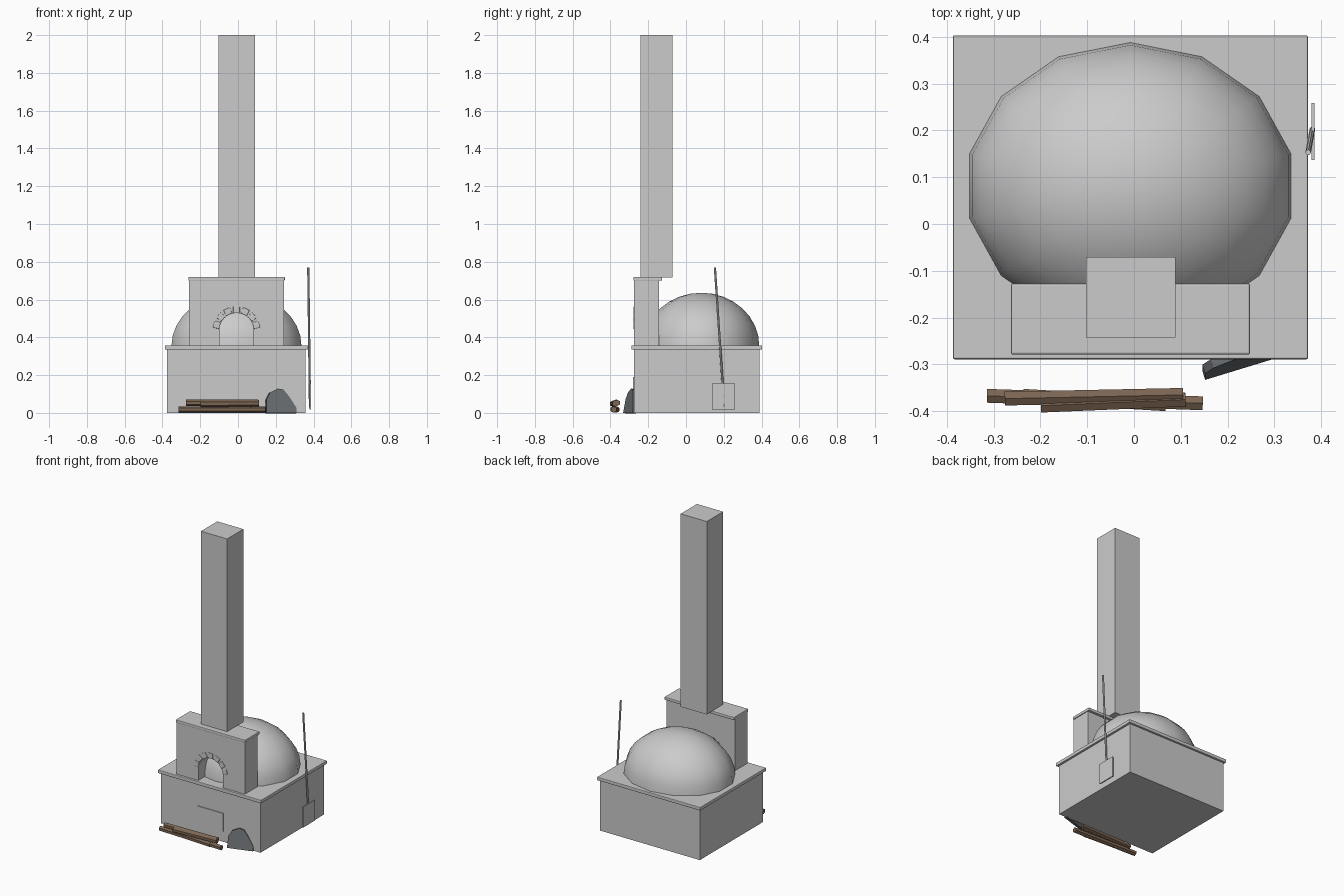
import bpy, bmesh
from math import sin, cos, pi, radians
from mathutils import Vector, Matrix

if "Cube" in bpy.data.objects:
    bpy.data.objects.remove(bpy.data.objects["Cube"])


def material(name, rgb):
    m = bpy.data.materials.new(name)
    m.diffuse_color = (*rgb, 1)
    m.use_nodes = True
    m.node_tree.nodes["Principled BSDF"].inputs["Base Color"].default_value = m.diffuse_color
    return m


WOOD = material("wood", (0.20, 0.13, 0.085))
SLATE = material("slate", (0.15, 0.165, 0.18))


def finish(name, bm, mat=None):
    bmesh.ops.recalc_face_normals(bm, faces=bm.faces)
    me = bpy.data.meshes.new(name)
    bm.to_mesh(me)
    bm.free()
    ob = bpy.data.objects.new(name, me)
    bpy.context.collection.objects.link(ob)
    if mat:
        me.materials.append(mat)
    return ob


def box(name, lo, hi, bevel=0):
    lo, hi = Vector(lo), Vector(hi)
    bm = bmesh.new()
    bmesh.ops.create_cube(bm, size=1, matrix=Matrix.Translation((lo + hi) / 2) @ Matrix.Diagonal((*(hi - lo), 1)))
    ob = finish(name, bm)
    if bevel:
        mod = ob.modifiers.new("bevel", 'BEVEL')
        mod.width, mod.segments = bevel, 2
    return ob


def prism(name, outline, y0, y1, mat=None):
    """Extrude an x-z outline along y."""
    bm = bmesh.new()
    face = bm.faces.new([bm.verts.new((x, y0, z)) for x, z in outline])
    ext = bmesh.ops.extrude_face_region(bm, geom=[face])
    verts = [v for v in ext["geom"] if isinstance(v, bmesh.types.BMVert)]
    bmesh.ops.translate(bm, verts=verts, vec=(0, y1 - y0, 0))
    return finish(name, bm, mat)


def rod(name, a, b, r, sides, mat=None):
    a, b = Vector(a), Vector(b)
    d = b - a
    bm = bmesh.new()
    bmesh.ops.create_cone(bm, cap_ends=True, segments=sides, radius1=r, radius2=r, depth=d.length,
                          matrix=Matrix.Translation((a + b) / 2) @ d.to_track_quat('Z', 'Y').to_matrix().to_4x4())
    return finish(name, bm, mat)


# Masonry base, worktop and front panel
box("base", (-0.375, -0.275, 0), (0.358, 0.39, 0.337))
box("worktop", (-0.387, -0.289, 0.335), (0.372, 0.403, 0.358), 0.004)
box("base_panel", (-0.104, -0.280, 0.07), (0.087, -0.27, 0.19))

# Oven dome
CX = -0.008
bm = bmesh.new()
bmesh.ops.create_uvsphere(bm, u_segments=14, v_segments=16, radius=1)
bmesh.ops.bisect_plane(bm, geom=bm.verts[:] + bm.edges[:] + bm.faces[:], dist=1e-4,
                       plane_co=(0, 0, 0), plane_no=(0, 0, 1), clear_inner=True)
bmesh.ops.holes_fill(bm, edges=[e for e in bm.edges if e.is_boundary])
bmesh.ops.transform(bm, verts=bm.verts, matrix=Matrix.Translation((CX, 0.081, 0.355)) @ Matrix.Diagonal((0.353, 0.307, 0.281, 1)))
dome = finish("dome", bm)
bpy.context.view_layer.objects.active = dome
dome.select_set(True)
bpy.ops.object.shade_smooth_by_angle(angle=radians(40))

# Front wall with arched mouth
CZ, R = 0.438, 0.091
arch = [(CX + R * cos(pi * i / 12), CZ + R * sin(pi * i / 12)) for i in range(13)]
prism("front_wall", [(-0.259, 0.357), (-0.259, 0.702), (0.243, 0.702), (0.243, 0.357), (CX + R, 0.357)]
      + arch + [(CX - R, 0.357)], -0.275, -0.143)
box("front_wall_cap", (-0.263, -0.279, 0.70), (0.248, -0.127, 0.72), 0.004)

# Arch stones
for i in range(-3, 4):
    a = radians(25 * i)
    stone = box(f"arch_stone_{i + 4}", (-0.018, -0.015, -0.017), (0.018, 0.015, 0.017), 0.003)
    stone.location = (CX + 0.108 * sin(a), -0.264, CZ + 0.108 * cos(a))
    stone.rotation_euler = (0, a, 0)

# Chimney
box("chimney", (-0.103, -0.242, 0.718), (0.089, -0.071, 2.0))

# Leaning oven door
door = prism("oven_door", [(0, 0), (0.004, 0.075), (0.025, 0.11), (0.07, 0.131), (0.10, 0.125),
                           (0.128, 0.09), (0.165, 0.03), (0.165, 0)], 0, 0.02, SLATE)
door.location = (0.152, -0.333, 0)
door.rotation_euler = (radians(-10), 0, radians(17))

# Firewood
logs = [((-0.314, -0.367, 0.018), (0.147, -0.383, 0.018)),
        ((-0.237, -0.367, 0.018), (0.068, -0.385, 0.018)),
        ((-0.276, -0.373, 0.053), (0.105, -0.365, 0.053)),
        ((-0.199, -0.388, 0.048), (0.110, -0.375, 0.050))]
for i, (a, b) in enumerate(logs):
    rod(f"log_{i + 1}", a, b, 0.017, 6, WOOD)

# Bread peel leaning on the right side
rod("peel_handle", (0.372, 0.153, 0.77), (0.381, 0.202, 0.03), 0.006, 8)
box("peel_blade", (0.379, 0.137, 0.019), (0.386, 0.259, 0.155))
